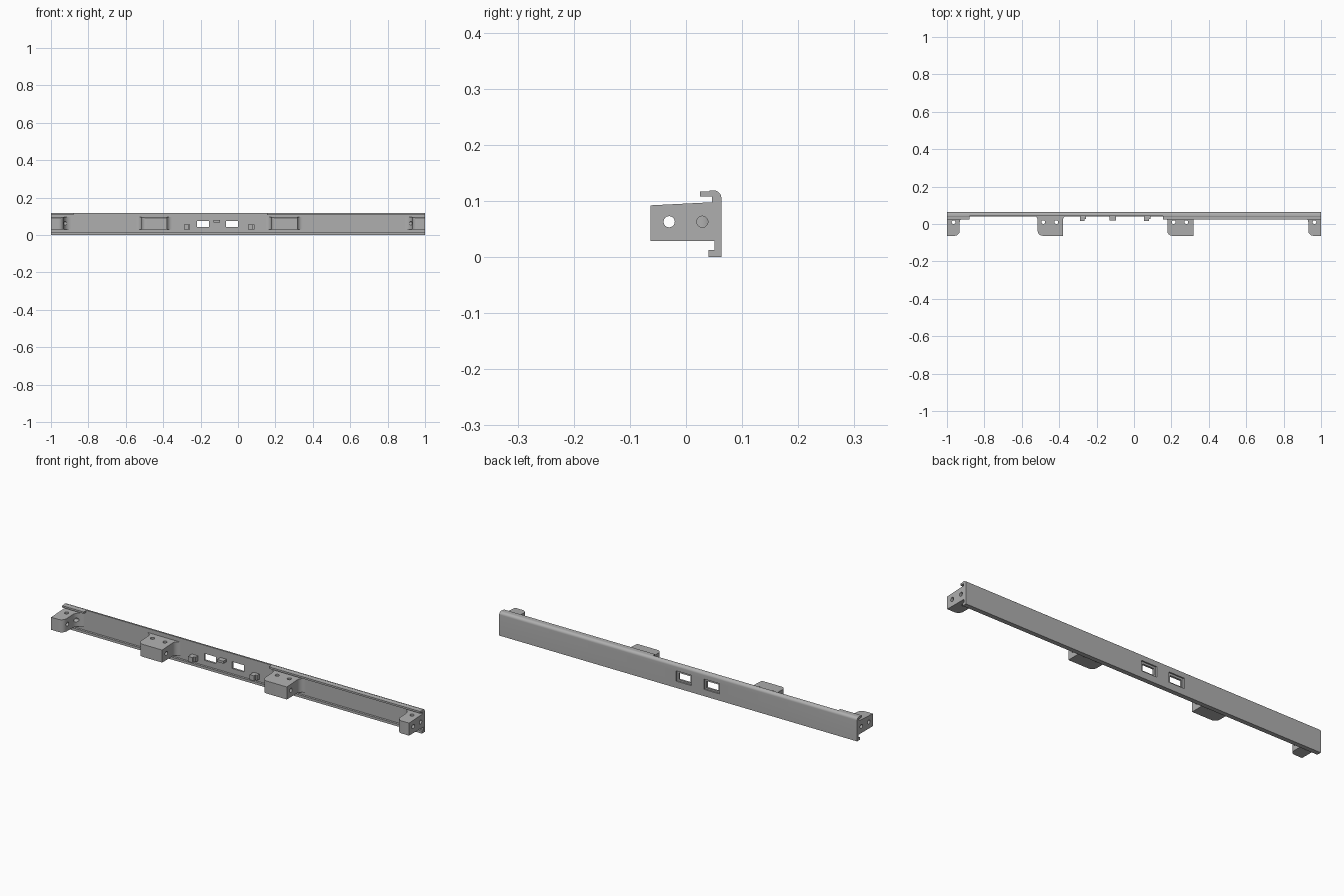
import bpy, bmesh, math
from mathutils import Matrix

old = bpy.data.objects.get("Cube")
if old:
    bpy.data.objects.remove(old, do_unlink=True)

grey = bpy.data.materials.new("plain grey")
grey.use_nodes = True
COL = (0.43, 0.43, 0.43, 1)
grey.diffuse_color = COL
grey.node_tree.nodes["Principled BSDF"].inputs["Base Color"].default_value = COL


def finish(name, bm):
    bmesh.ops.recalc_face_normals(bm, faces=bm.faces)
    me = bpy.data.meshes.new(name)
    bm.to_mesh(me)
    bm.free()
    me.materials.append(grey)
    ob = bpy.data.objects.new(name, me)
    bpy.context.collection.objects.link(ob)
    return ob


def prism(name, pts, vec):
    """Extrude a closed 3D outline along a vector."""
    bm = bmesh.new()
    face = bm.faces.new([bm.verts.new(p) for p in pts])
    ext = bmesh.ops.extrude_face_region(bm, geom=[face])
    verts = [g for g in ext["geom"] if isinstance(g, bmesh.types.BMVert)]
    bmesh.ops.translate(bm, verts=verts, vec=vec)
    return finish(name, bm)


def box(name, x0, x1, y0, y1, z0, z1):
    return prism(name, [(x0, y0, z0), (x1, y0, z0), (x1, y1, z0), (x0, y1, z0)],
                 (0, 0, z1 - z0))


def cylinder(centre, axis, length, r=0.01):
    bm = bmesh.new()
    rot = Matrix.Rotation(math.pi / 2, 4, 'Y') if axis == 'X' else Matrix()
    bmesh.ops.create_cone(bm, cap_ends=True, segments=24, radius1=r, radius2=r,
                          depth=length, matrix=Matrix.Translation(centre) @ rot)
    return finish("hole_cutter", bm)


def cut(ob, cutters):
    bpy.context.view_layer.objects.active = ob
    for c in cutters:
        c.hide_render = True
        mod = ob.modifiers.new("cut", 'BOOLEAN')
        mod.operation = 'DIFFERENCE'
        mod.solver = 'EXACT'
        mod.object = c
        bpy.ops.object.modifier_apply(modifier=mod.name)
        bpy.data.objects.remove(c, do_unlink=True)


def smooth(ob):
    bpy.ops.object.select_all(action='DESELECT')
    ob.select_set(True)
    bpy.context.view_layer.objects.active = ob
    bpy.ops.object.shade_smooth_by_angle(angle=math.radians(30))


def arc(cx, cy, r, a0, a1, n=8):
    return [(cx + r * math.cos(math.radians(a0 + (a1 - a0) * i / n)),
             cy + r * math.sin(math.radians(a0 + (a1 - a0) * i / n)))
            for i in range(n + 1)]


# Rail: one hooked section swept along the whole length
BACK, PANEL, LOW, HIGH = 0.063, 0.046, 0.029, 0.098
section = [(BACK, 0), (0.04, 0), (0.04, 0.0125), (0.051, 0.0125), (0.051, LOW),
           (PANEL, LOW), (PANEL, 0.108), (0.025, 0.108), (0.025, 0.117),
           (0.04, 0.117), (0.043, 0.119)] + arc(BACK - 0.014, 0.105, 0.014, 90, 0)
rail = prism("rail", [(-1, y, z) for y, z in section], (2, 0, 0))

# Shortened stretch of the top lip, and two windows with rear recesses
cutters = [box("lip_cutter", -0.88, 0.155, 0, 0.044, 0.104, 0.13)]
for x in (-0.1875, -0.0325):
    cutters.append(box("window_cutter", x - 0.0325, x + 0.0325, 0, 0.1, 0.042, 0.076))
    cutters.append(box("recess_cutter", x - 0.043, x + 0.043, 0.056, 0.1, 0.034, 0.086))
cut(rail, cutters)
smooth(rail)

FRONT, ROUND, FLARE = -0.063, 0.027, 0.027


def block(name, x0, x1, round_left, round_right, flare_left, flare_right, holes):
    """Mounting block with rounded front corners and flared roots."""
    back, root = 0.052, PANEL
    pts = []
    if flare_left:
        pts += [(x0 - flare_left, back)]
        pts += arc(x0 - flare_left, root - flare_left, flare_left, 90, 0)
    else:
        pts += [(x0, back)]
    pts += arc(x0 + ROUND, FRONT + ROUND, ROUND, 180, 270) if round_left else [(x0, FRONT)]
    pts += arc(x1 - ROUND, FRONT + ROUND, ROUND, 270, 360) if round_right else [(x1, FRONT)]
    if flare_right:
        pts += arc(x1 + flare_right, root - flare_right, flare_right, 180, 90)
        pts += [(x1 + flare_right, back)]
    else:
        pts += [(x1, back)]
    ob = prism(name, [(x, y, LOW) for x, y in pts], (0, 0, HIGH - LOW))
    # The top falls slightly towards the front
    for v in ob.data.vertices:
        if v.co.z > 0.06:
            v.co.z -= 0.05 * (back - v.co.y)
    tools = [cylinder((x, 0.01, 0.06), 'Z', 0.3) for x in holes]
    tools.append(cylinder(((x0 + x1) / 2, -0.03, 0.063), 'X', 0.4))
    if abs(x0 + x1) > 1.5:
        tools.append(cylinder(((x0 + x1) / 2, 0.029, 0.063), 'X', 0.4))
    cut(ob, tools)
    smooth(ob)


block("right_end_block", -1, -0.932, False, True, 0, 0.04, [-0.965])
block("right_middle_block", -0.515, -0.38, True, False, FLARE, FLARE, [-0.485, -0.415])
block("left_middle_block", 0.178, 0.317, True, False, FLARE, FLARE, [0.212, 0.28])
block("left_end_block", 0.932, 1, True, False, 0.04, 0, [0.965])

# Small hooks and a centre peg on the front of the panel
for name, x in (("right_hook", -0.273), ("left_hook", 0.071)):
    w = 0.017
    outline = [(x - w, 0.05), (x - w, 0.015), (x + 0.008, 0.015), (x + 0.008, 0.027),
               (x + w, 0.027), (x + w, 0.05)]
    prism(name, [(px, py, LOW) for px, py in outline], (0, 0, 0.026))
box("centre_peg", -0.13, -0.096, 0.02, 0.05, 0.068, 0.08)
